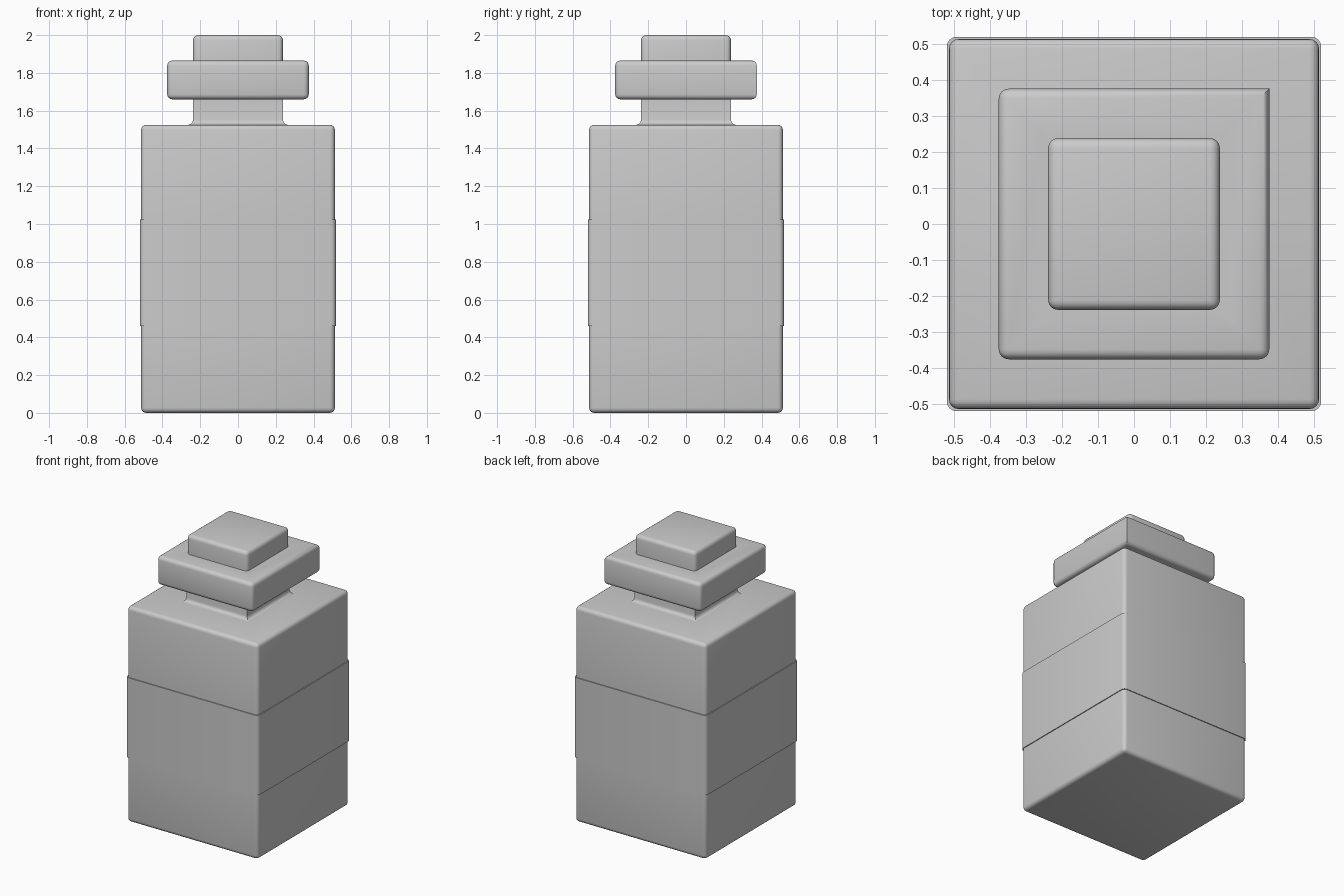
import bpy, bmesh
from mathutils import Vector

if "Cube" in bpy.data.objects:
    bpy.data.objects.remove(bpy.data.objects["Cube"])

bm = bmesh.new()

# Square rings from bottom to top: (half width, height)
BODY, CAP, NECK = 0.513, 0.375, 0.238
profile = [(BODY, 0), (BODY, 1.525), (NECK, 1.525), (NECK, 1.66),
           (CAP, 1.66), (CAP, 1.865), (NECK, 1.865), (NECK, 2.0)]
rings = [[bm.verts.new((sx * w, sy * w, z))
          for sx, sy in ((-1, -1), (1, -1), (1, 1), (-1, 1))] for w, z in profile]
for a, b in zip(rings, rings[1:]):
    for i in range(4):
        j = (i + 1) % 4
        bm.faces.new((a[i], a[j], b[j], b[i]))
bm.faces.new(rings[0][::-1])
bm.faces.new(rings[-1])


def ring_edges(k):
    return [bm.edges.get((rings[k][i], rings[k][(i + 1) % 4])) for i in range(4)]


def corner_edges(k, corners=range(4)):
    return [bm.edges.get((rings[k][i], rings[k + 1][i])) for i in corners]


# Rounded edges; one rear corner of the cap (index 2) stays sharp
soft = [e for k in (0, 1, 2, 4, 5, 7) for e in ring_edges(k)]
soft += corner_edges(0) + corner_edges(4, (0, 1, 3)) + corner_edges(6)
bmesh.ops.bevel(bm, geom=soft, offset=0.027, offset_type='OFFSET', segments=4,
                profile=0.5, affect='EDGES', clamp_overlap=True)

# Slightly raised label band around the body
LOW, HIGH = 0.46, 1.025
for z in (LOW, HIGH):
    bmesh.ops.bisect_plane(bm, geom=bm.verts[:] + bm.edges[:] + bm.faces[:],
                           plane_co=Vector((0, 0, z)), plane_no=Vector((0, 0, 1)))
band = [f for f in bm.faces if LOW < f.calc_center_median().z < HIGH]
out = bmesh.ops.extrude_face_region(bm, geom=band)["geom"]
for v in out:
    if isinstance(v, bmesh.types.BMVert):
        v.co.x *= 0.519 / BODY
        v.co.y *= 0.519 / BODY
bmesh.ops.delete(bm, geom=[f for f in band if f.is_valid], context='FACES')
bmesh.ops.recalc_face_normals(bm, faces=bm.faces[:])

mesh = bpy.data.meshes.new("square_bottle")
bm.to_mesh(mesh)
bm.free()
bottle = bpy.data.objects.new("square_bottle", mesh)
bpy.context.collection.objects.link(bottle)
bpy.context.view_layer.objects.active = bottle
bottle.select_set(True)
bpy.ops.object.shade_smooth_by_angle(angle=0.6)
